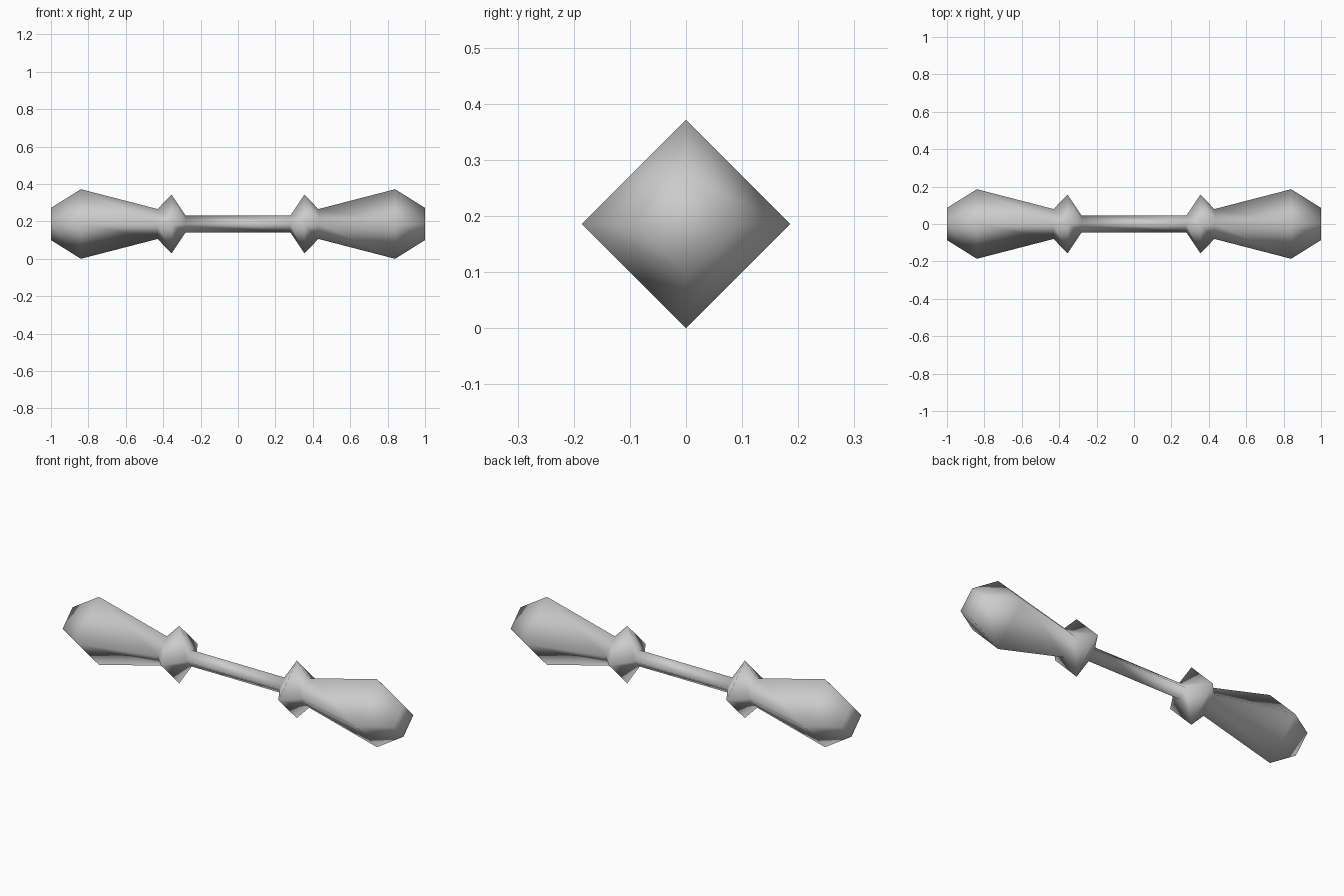
import bpy, bmesh, math

if "Cube" in bpy.data.objects:
    bpy.data.objects.remove(bpy.data.objects["Cube"])

# Single plain grey
grey = bpy.data.materials.new("plain_grey")
grey.diffuse_color = (0.6, 0.6, 0.6, 1)
grey.use_nodes = True
grey.node_tree.nodes["Principled BSDF"].inputs["Base Color"].default_value = grey.diffuse_color

CENTRE_Z = 0.186
SIDES = 4
# Half profile (x, radius): grip middle, grip end, collar, neck, head bulge, tip
half = [(0, 0.045), (0.28, 0.045), (0.355, 0.157),
        (0.43, 0.08), (0.84, 0.186), (1.0, 0.086)]
profile = [(-x, r) for x, r in half[:0:-1]] + half

# Diamond-section double-headed bar, lofted along x
bm = bmesh.new()
rings = []
for x, r in profile:
    angles = [i * math.tau / SIDES for i in range(SIDES)]
    rings.append([bm.verts.new((x, r * math.cos(a), CENTRE_Z + r * math.sin(a)))
                  for a in angles])
for a, b in zip(rings, rings[1:]):
    for i in range(SIDES):
        j = (i + 1) % SIDES
        bm.faces.new((a[i], a[j], b[j], b[i]))

# Flat end caps
bm.faces.new(rings[0])
bm.faces.new(rings[-1])
bmesh.ops.recalc_face_normals(bm, faces=bm.faces[:])
for f in bm.faces:
    f.smooth = True

mesh = bpy.data.meshes.new("double_headed_bar")
bm.to_mesh(mesh)
bm.free()
mesh.materials.append(grey)
bar = bpy.data.objects.new("double_headed_bar", mesh)
bpy.context.collection.objects.link(bar)
